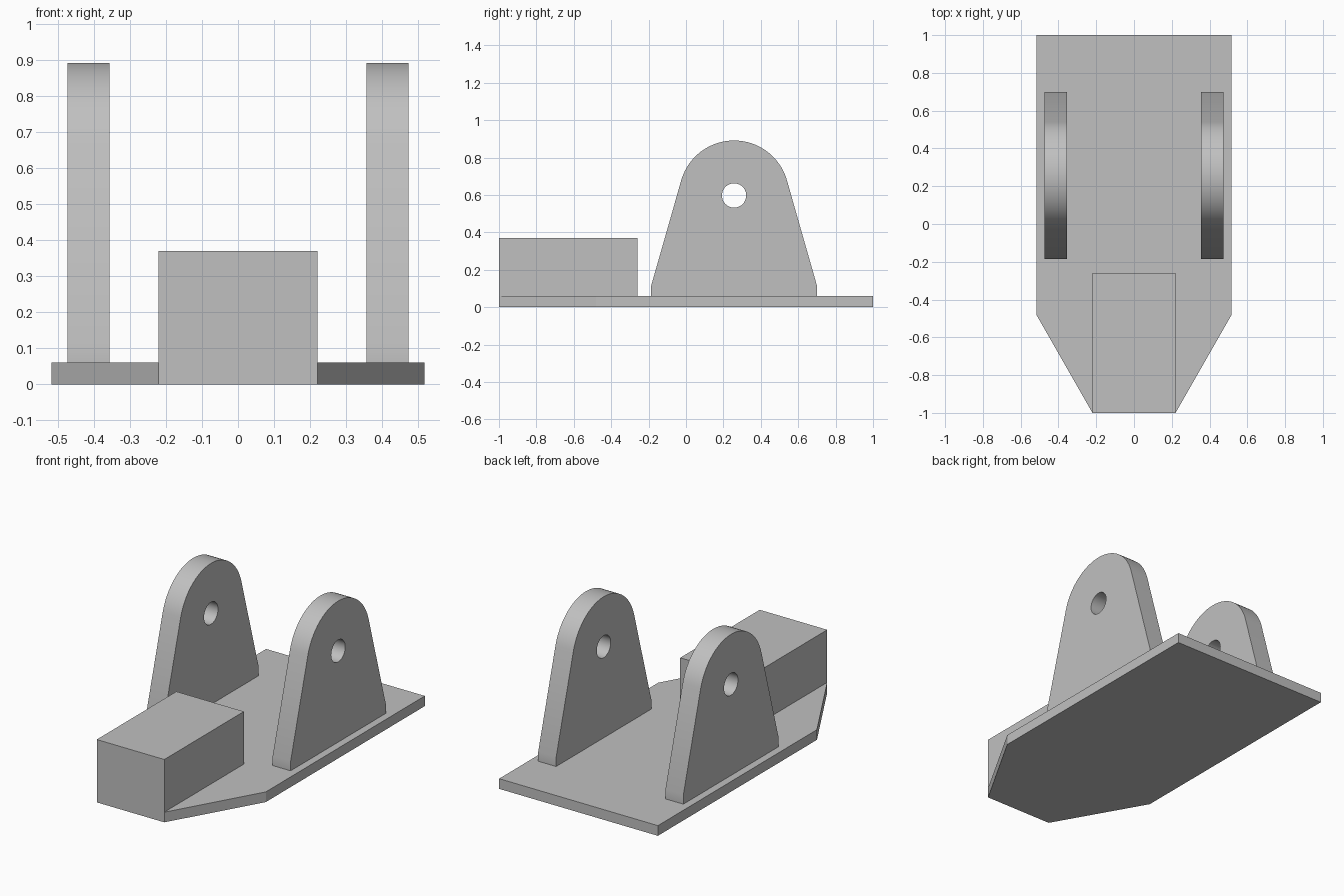
import bpy, bmesh
from math import sin, cos, pi, radians

cube = bpy.data.objects.get("Cube")
if cube:
    bpy.data.objects.remove(cube, do_unlink=True)

# Single grey material
GREY = (0.53, 0.53, 0.53, 1)
grey = bpy.data.materials.new("plain grey")
grey.use_nodes = True
grey.diffuse_color = GREY
grey.node_tree.nodes["Principled BSDF"].inputs["Base Color"].default_value = GREY


def extrude_profile(name, loops, depth):
    """Fill closed 3D loops (outline first, then holes) and extrude along depth."""
    bm = bmesh.new()
    edges = []
    for loop in loops:
        verts = [bm.verts.new(p) for p in loop]
        edges += [bm.edges.new((a, b)) for a, b in zip(verts, verts[1:] + verts[:1])]
    bmesh.ops.triangle_fill(bm, edges=edges, use_beauty=True)
    moved = bmesh.ops.extrude_face_region(bm, geom=bm.faces[:], use_keep_orig=True)["geom"]
    bmesh.ops.translate(bm, vec=depth, verts=[v for v in moved if isinstance(v, bmesh.types.BMVert)])
    bmesh.ops.recalc_face_normals(bm, faces=bm.faces[:])
    mesh = bpy.data.meshes.new(name)
    bm.to_mesh(mesh)
    bm.free()
    mesh.materials.append(grey)
    obj = bpy.data.objects.new(name, mesh)
    bpy.context.collection.objects.link(obj)
    return obj


def arc(cy, cz, radius, start, end, steps):
    angles = [radians(start + (end - start) * i / steps) for i in range(steps + 1)]
    return [(cy + radius * cos(a), cz + radius * sin(a)) for a in angles]


# Base plate with a tapered front
plate_top, front_w, plate_w = 0.06, 0.22, 0.517
half = [(front_w, -1), (plate_w, -0.48), (plate_w, 1)]
outline = half + [(-x, y) for x, y in reversed(half)]
extrude_profile("base_plate", [[(x, y, 0) for x, y in outline]], (0, 0, plate_top))

# Rectangular block at the front
block = [(-front_w, -1), (front_w, -1), (front_w, -0.26), (-front_w, -0.26)]
extrude_profile("front_block", [[(x, y, plate_top) for x, y in block]], (0, 0, 0.31))

# Pair of rounded lugs with pin holes
cy, cz, foot = 0.257, 0.597, 0.443
lug = [(cy - foot, 0.115), (cy - foot, plate_top), (cy + foot, plate_top), (cy + foot, 0.115)]
lug += arc(cy, cz, 0.294, 16, 164, 40)
hole = arc(cy, cz, 0.065, 0, 360, 40)[:-1]
for side, x in (("left", 0.356), ("right", -0.473)):
    obj = extrude_profile(side + "_lug", [[(x, y, z) for y, z in p] for p in (lug, hole)],
                          (0.117, 0, 0))
    bpy.ops.object.select_all(action="DESELECT")
    obj.select_set(True)
    bpy.context.view_layer.objects.active = obj
    bpy.ops.object.shade_smooth_by_angle(angle=radians(30))
    obj.select_set(False)
